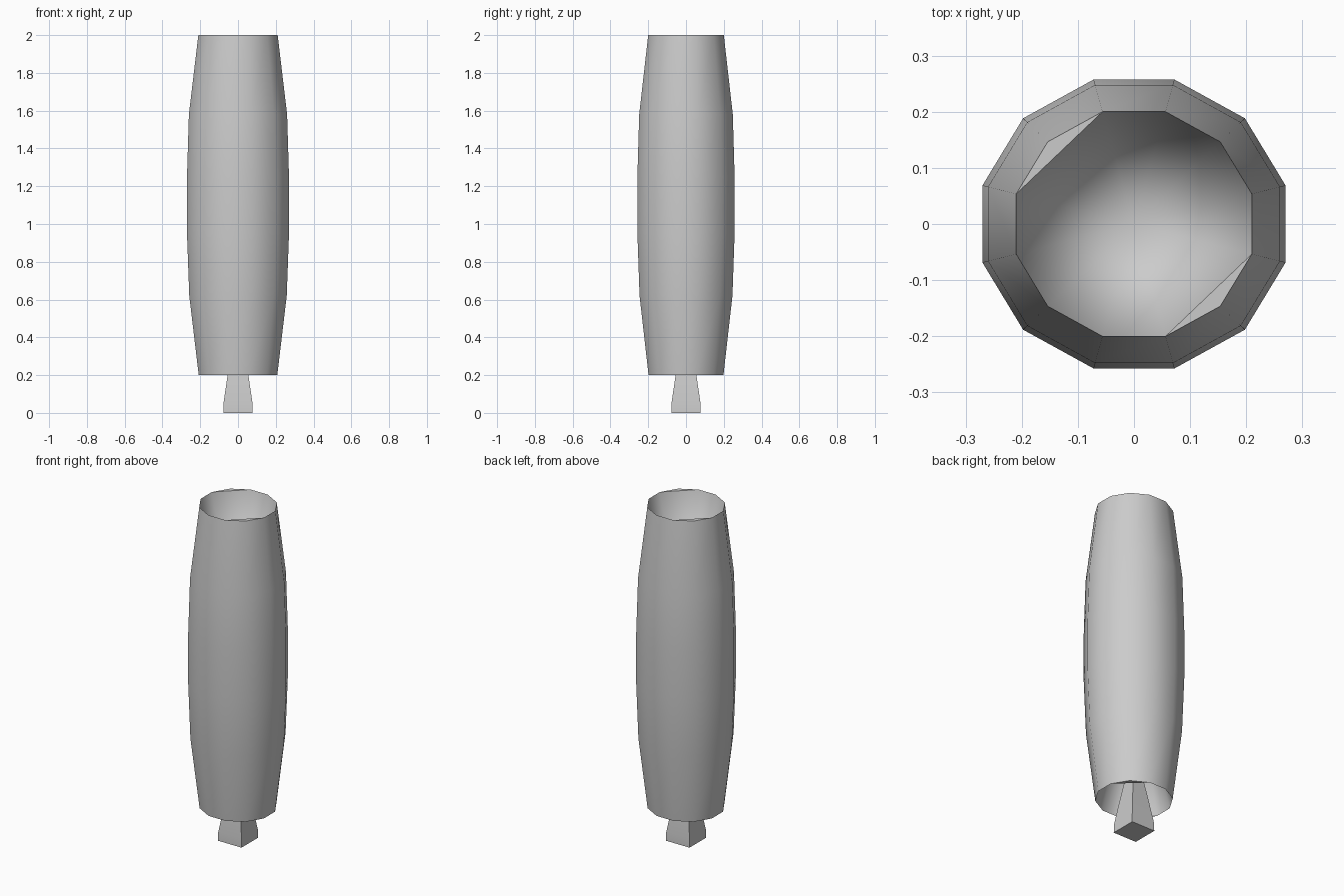
import bpy, bmesh, math

if "Cube" in bpy.data.objects:
    bpy.data.objects.remove(bpy.data.objects["Cube"])

SIDES = 12


def ring(bm, rx, ry, z, n):
    # rx, ry are half widths across flats
    s = 1 / math.cos(math.pi / n)
    return [bm.verts.new((rx * s * math.cos((k + .5) * 2 * math.pi / n),
                          ry * s * math.sin((k + .5) * 2 * math.pi / n), z))
            for k in range(n)]


def skin(bm, rings):
    for a, b in zip(rings, rings[1:]):
        n = len(a)
        for k in range(n):
            bm.faces.new((a[k], a[(k + 1) % n], b[(k + 1) % n], b[k]))


def hollow_cap(bm, rim, z, corners):
    # deep cone into the body, with two small flat rim corners
    apex = bm.verts.new((0, 0, z))
    loop = [v for k, v in enumerate(rim) if k not in corners]
    for k, v in enumerate(loop):
        bm.faces.new((v, loop[(k + 1) % len(loop)], apex))
    for k in corners:
        bm.faces.new((rim[k - 1], rim[k], rim[(k + 1) % SIDES]))


def finish(bm, name, angle):
    bmesh.ops.recalc_face_normals(bm, faces=bm.faces[:])
    mesh = bpy.data.meshes.new(name)
    bm.to_mesh(mesh)
    bm.free()
    ob = bpy.data.objects.new(name, mesh)
    bpy.context.collection.objects.link(ob)
    bpy.ops.object.select_all(action='DESELECT')
    ob.select_set(True)
    bpy.context.view_layer.objects.active = ob
    bpy.ops.object.shade_smooth_by_angle(angle=math.radians(angle))
    return ob


# Bulging twelve-sided body with hollow ends
profile = [(.2, .208), (.62, .258), (.95, .27), (1.25, .27), (1.58, .26), (2, .21)]
bm = bmesh.new()
rings = [ring(bm, r, r * .953, z, SIDES) for z, r in profile]
skin(bm, rings)
hollow_cap(bm, rings[0], 1.0, (1, 7))
hollow_cap(bm, rings[-1], 1.2, (4, 10))
finish(bm, "body", 50)

# Tapered square stem reaching up into the hollow base
bm = bmesh.new()
stem = [ring(bm, r, r, z, 4) for z, r in [(0, .078), (.05, .077), (.2, .055), (.5, .008)]]
skin(bm, stem)
bm.faces.new(stem[0])
bm.faces.new(stem[-1])
finish(bm, "stem", 30)
